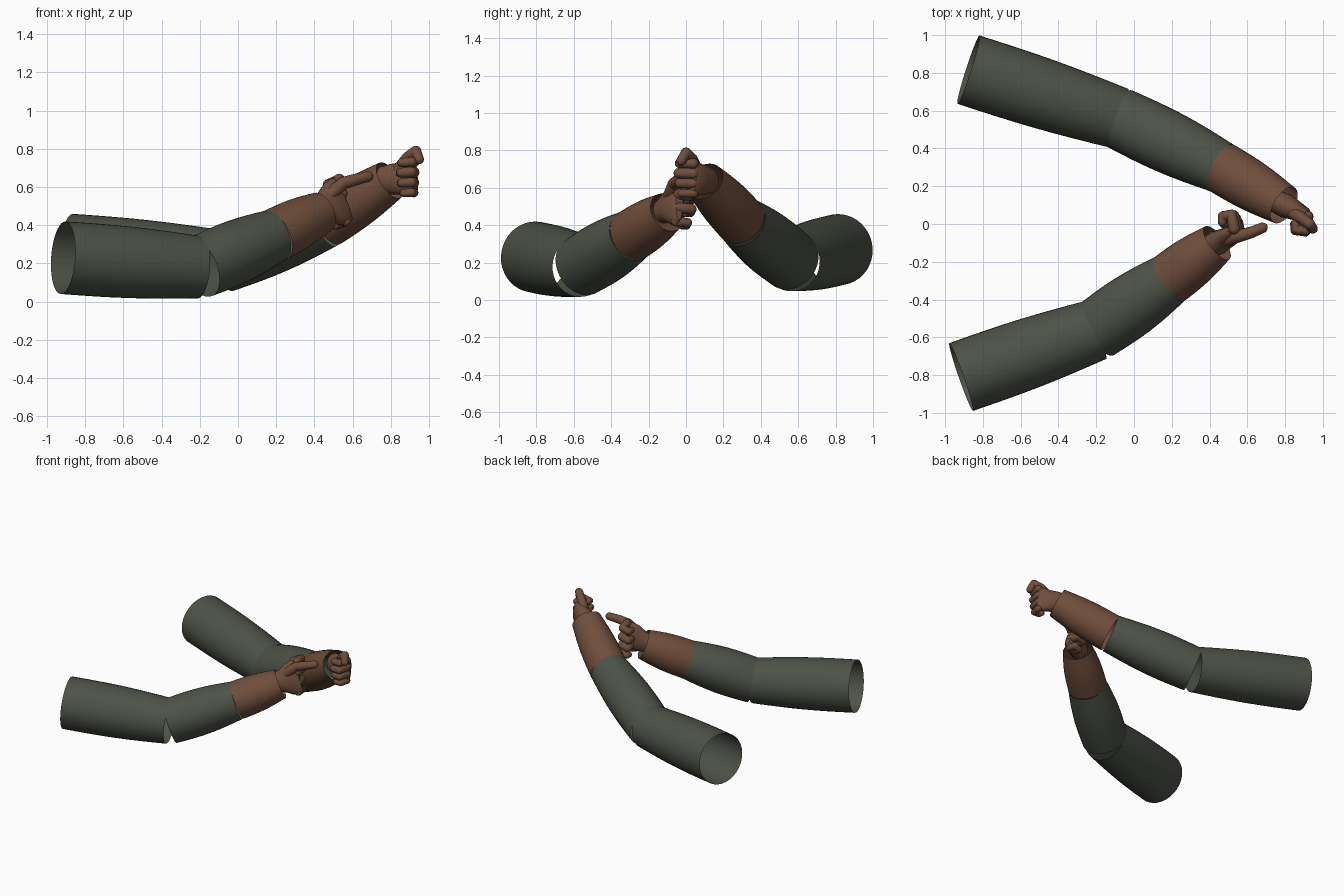
import bpy, bmesh, math
from mathutils import Vector

cube = bpy.data.objects.get("Cube")
if cube:
    bpy.data.objects.remove(cube)


def material(name, rgb):
    m = bpy.data.materials.new(name)
    m.use_nodes = True
    m.diffuse_color = (*rgb, 1)
    m.node_tree.nodes["Principled BSDF"].inputs["Base Color"].default_value = (*rgb, 1)
    return m


SLEEVE = material("sleeve_green", (0.075, 0.087, 0.064))
SKIN = material("skin_brown", (0.16, 0.076, 0.045))


def loft(bm, start, end, stations, up=Vector((0, 0, 1)), sides=16, capped=True):
    """Rings along start-end; stations are (offset 0..1, half height, half width)."""
    start, end = Vector(start), Vector(end)
    axis = (end - start).normalized()
    side = axis.cross(up).normalized()
    top = side.cross(axis)
    rings = []
    for t, h, w in stations:
        c = start.lerp(end, t)
        rings.append([bm.verts.new(c + top * h * math.sin(a) + side * w * math.cos(a))
                      for a in (2 * math.pi * i / sides for i in range(sides))])
    for r, s in zip(rings, rings[1:]):
        for i in range(sides):
            j = (i + 1) % sides
            bm.faces.new((r[i], r[j], s[j], s[i]))
    if capped:
        bm.faces.new(rings[0][::-1])
        bm.faces.new(rings[-1])


def finish(bm, name, mat):
    bmesh.ops.recalc_face_normals(bm, faces=bm.faces)
    mesh = bpy.data.meshes.new(name)
    bm.to_mesh(mesh)
    bm.free()
    mesh.materials.append(mat)
    ob = bpy.data.objects.new(name, mesh)
    bpy.context.collection.objects.link(ob)
    bpy.ops.object.select_all(action="DESELECT")
    ob.select_set(True)
    bpy.context.view_layer.objects.active = ob
    bpy.ops.object.shade_smooth_by_angle(angle=math.radians(40))


def sleeve_tube(name, start, end, r0, r1, bulge, mat):
    """Open tapering tube with a slight swell."""
    bm = bmesh.new()
    stations = []
    for i in range(9):
        t = i / 8
        r = r0 + (r1 - r0) * t + bulge * math.sin(math.pi * t)
        stations.append((t, r, r))
    loft(bm, start, end, stations, sides=40, capped=False)
    finish(bm, name, mat)


def capsule(bm, a, b, r0, r1):
    """Tapered segment with rounded ends."""
    a, b = Vector(a), Vector(b)
    length = (b - a).length
    stations = []
    for k in range(5):
        q = math.radians(10 + 20 * k)
        stations.append((-math.cos(q) * r0 / length, r0 * math.sin(q), r0 * math.sin(q)))
    for k in range(5):
        q = math.radians(10 + 20 * k)
        stations.append((1 + math.sin(q) * r1 / length, r1 * math.cos(q), r1 * math.cos(q)))
    d = (b - a).normalized()
    up = Vector((0, 0, 1)) if abs(d.z) < 0.9 else Vector((1, 0, 0))
    loft(bm, a, b, stations, up)


def digit(name, points, radius):
    """Chain of jointed segments, thinner toward the tip."""
    bm = bmesh.new()
    for i, (a, b) in enumerate(zip(points, points[1:])):
        capsule(bm, a, b, radius * (1 - 0.08 * i), radius * (0.94 - 0.08 * i))
    finish(bm, name, SKIN)


def hand(label, wrist, index_knuckle, pinky_knuckle, curl, thumb, radius):
    wrist = Vector(wrist)
    top, bottom = Vector(index_knuckle), Vector(pinky_knuckle)
    middle = (top + bottom) / 2
    height = (top - bottom).length / 2
    up = (top - bottom).normalized()
    forward = (middle - wrist).normalized()
    palm_dir = up.cross(forward).normalized() * curl

    # Palm, widening from wrist to knuckles
    bm = bmesh.new()
    loft(bm, wrist - forward * 0.05, middle + forward * 0.012,
         [(0, 0.07, 0.06), (0.3, 0.08, 0.065), (0.6, height + 0.005, 0.052),
          (0.88, height + 0.018, 0.04), (1, height, 0.022)], up, 24)
    finish(bm, label + "_palm", SKIN)

    # Four curled fingers
    for i, finger in enumerate(("index", "middle", "ring", "little")):
        size = (1, 1.06, 1, 0.86)[i]
        k = top.lerp(bottom, i / 3)
        p1 = k + (forward * 0.28 + palm_dir * 0.96) * 0.075 * size
        p2 = p1 + (palm_dir * 0.35 - forward * 0.94) * 0.05 * size
        p3 = p2 - (palm_dir * 0.75 + forward * 0.5) * 0.035 * size
        digit(f"{label}_{finger}_finger", [k, p1, p2, p3], radius * size)

    # Thumb
    digit(label + "_thumb", [Vector(p) for p in thumb], radius * 1.2)


def arm(label, shoulder, elbow, cuff, wrist, radii):
    sleeve_tube(label + "_upper_sleeve", shoulder, elbow, radii[0], radii[1], 0.01, SLEEVE)
    sleeve_tube(label + "_lower_sleeve", elbow, cuff, radii[1], radii[2], 0.015, SLEEVE)
    sleeve_tube(label + "_forearm", cuff, wrist, radii[2], radii[3], 0.01, SKIN)


# Right arm, on the front side
arm("right", (-0.915, -0.81, 0.23), (-0.2, -0.56, 0.18), (0.19, -0.29, 0.345),
    (0.44, -0.1, 0.47), (0.19, 0.163, 0.14, 0.108))
hand("right", (0.44, -0.1, 0.49), (0.53, -0.025, 0.64), (0.565, -0.055, 0.42), 1,
     [(0.47, -0.09, 0.55), (0.55, -0.065, 0.62), (0.62, -0.045, 0.64), (0.68, -0.02, 0.655)],
     0.03)

# Left arm, on the back side
arm("left", (-0.876, 0.817, 0.27), (-0.08, 0.56, 0.21), (0.465, 0.297, 0.42),
    (0.795, 0.1, 0.635), (0.19, 0.163, 0.138, 0.108))
hand("left", (0.795, 0.1, 0.64), (0.92, 0.04, 0.73), (0.92, 0.04, 0.57), -1,
     [(0.84, 0.06, 0.69), (0.89, 0.03, 0.755), (0.93, 0.0, 0.787), (0.947, -0.025, 0.745)],
     0.028)
